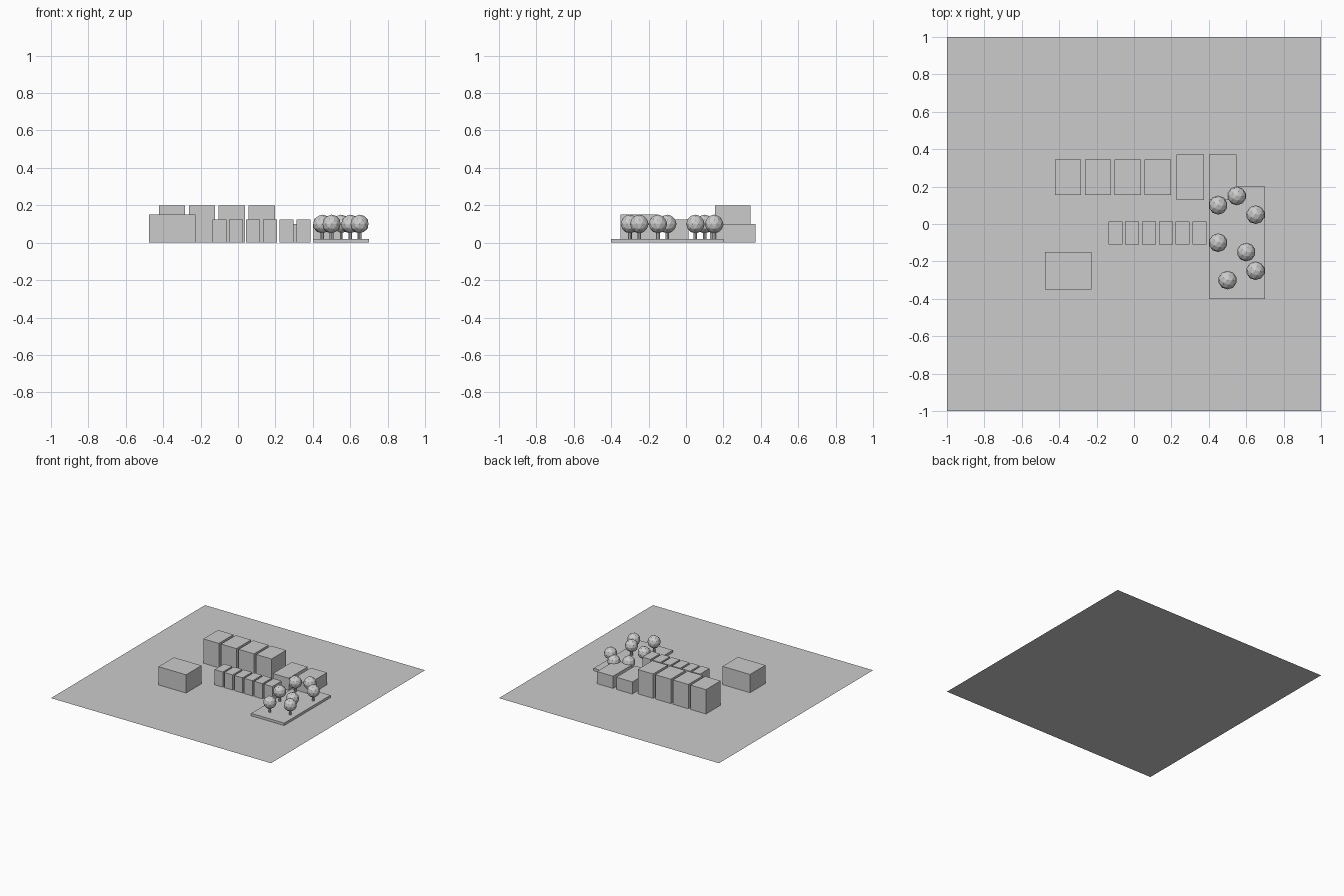
import bpy
import bmesh
from mathutils import Matrix

if "Cube" in bpy.data.objects:
    bpy.data.objects.remove(bpy.data.objects["Cube"])


def add_object(name, bm):
    mesh = bpy.data.meshes.new(name)
    bm.to_mesh(mesh)
    bm.free()
    obj = bpy.data.objects.new(name, mesh)
    bpy.context.collection.objects.link(obj)
    return obj


def block(name, x, y, w, d, h):
    """Box standing on z = 0, centred on x, y."""
    bm = bmesh.new()
    bmesh.ops.create_cube(bm, size=1, matrix=Matrix.Translation((x, y, h / 2))
                          @ Matrix.Diagonal((w, d, h, 1)))
    return add_object(name, bm)


def tree(i, x, y):
    # trunk
    bm = bmesh.new()
    bmesh.ops.create_cone(bm, cap_ends=True, segments=8, radius1=0.01, radius2=0.01,
                          depth=0.06, matrix=Matrix.Translation((x, y, 0.05)))
    add_object(f"tree_trunk_{i}", bm)
    # faceted crown
    bm = bmesh.new()
    bmesh.ops.create_icosphere(bm, subdivisions=2, radius=0.05,
                               matrix=Matrix.Translation((x, y, 0.10)))
    add_object(f"tree_crown_{i}", bm)


# flat site
bm = bmesh.new()
bmesh.ops.create_grid(bm, x_segments=1, y_segments=1, size=1)
add_object("site_plane", bm)

# back row of tall blocks
for i in range(4):
    block(f"tall_block_{i}", -0.353 + 0.16 * i, 0.25, 0.14, 0.19, 0.20)

# low halls beside them
for i in range(2):
    block(f"low_hall_{i}", 0.3 + 0.175 * i, 0.25, 0.146, 0.245, 0.10)

# terrace of small houses
for i in range(6):
    block(f"row_house_{i}", -0.10 + 0.09 * i, -0.047, 0.075, 0.123, 0.125)

# detached building
block("detached_building", -0.352, -0.25, 0.25, 0.20, 0.15)

# park slab with trees
block("park_slab", 0.55, -0.10, 0.30, 0.60, 0.02)
for i, (x, y) in enumerate([(0.45, 0.10), (0.55, 0.15), (0.65, 0.05), (0.45, -0.10),
                            (0.60, -0.15), (0.65, -0.25), (0.50, -0.30)]):
    tree(i, x, y)
